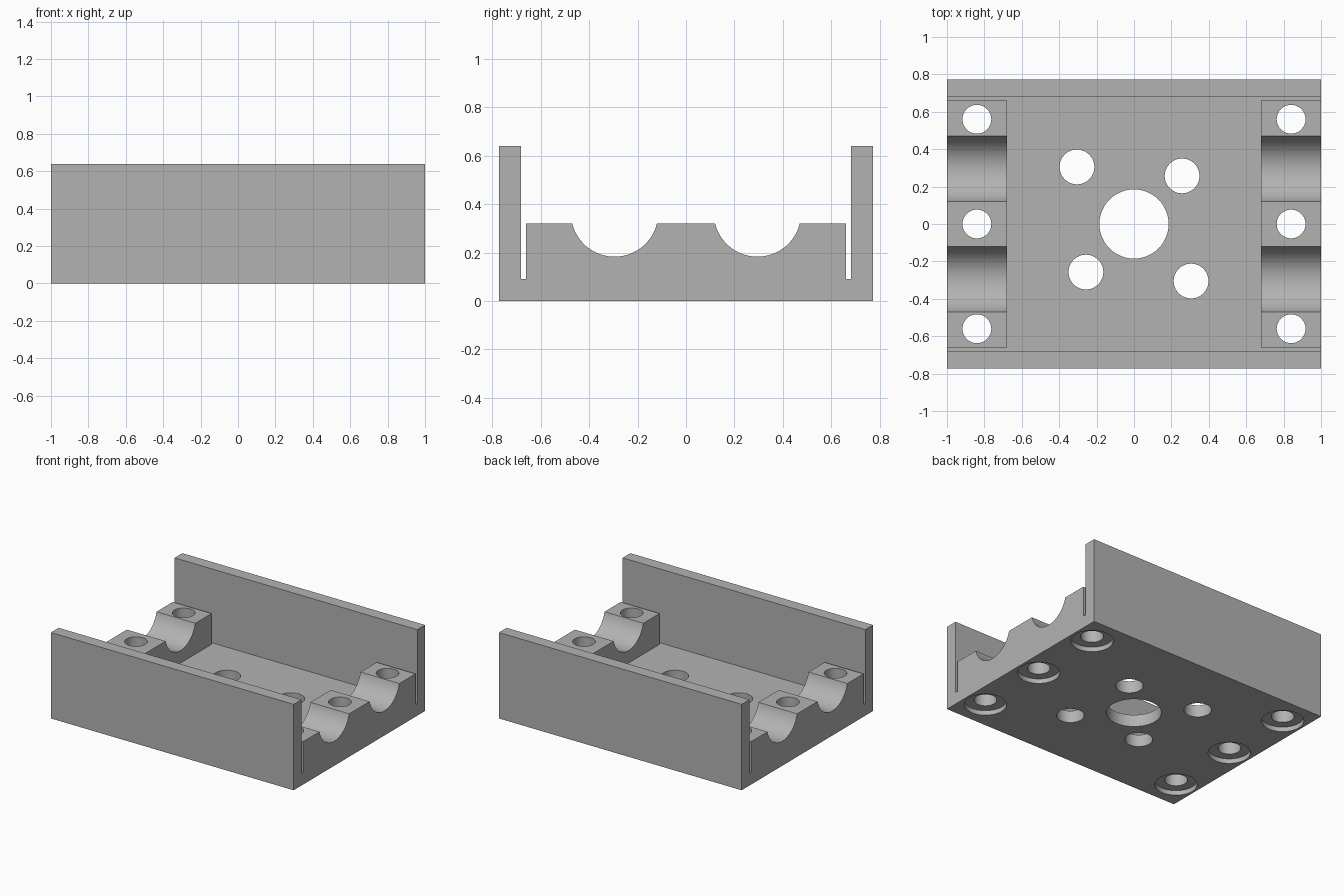
import bpy, bmesh, math
from mathutils import Matrix, Vector

cube = bpy.data.objects.get("Cube")
if cube:
    bpy.data.objects.remove(cube, do_unlink=True)

# Main dimensions
HALF_X, HALF_Y = 1.0, 0.773
WALL_IN, WALL_TOP = 0.682, 0.64
BLOCK_Y, BLOCK_TOP, BLOCK_IN = 0.66, 0.32, 0.68
FLOOR = 0.09
TROUGH_Y, TROUGH_Z, TROUGH_R = 0.295, 0.363, 0.18
BOLT_X, BOLT_Y = 0.84, 0.56

grey = bpy.data.materials.new("machined grey")
grey.use_nodes = True
grey.diffuse_color = (0.45, 0.45, 0.45, 1)
grey.node_tree.nodes["Principled BSDF"].inputs["Base Color"].default_value = grey.diffuse_color


def add_object(name, bm):
    bmesh.ops.recalc_face_normals(bm, faces=bm.faces)
    mesh = bpy.data.meshes.new(name)
    bm.to_mesh(mesh)
    bm.free()
    mesh.materials.append(grey)
    obj = bpy.data.objects.new(name, mesh)
    bpy.context.collection.objects.link(obj)
    return obj


def drills(name, points, radius, z0, z1):
    """Vertical cylinders at each point, used as one cutter."""
    bm = bmesh.new()
    for x, y in points:
        bmesh.ops.create_cone(bm, cap_ends=True, segments=48, radius1=radius, radius2=radius,
                              depth=z1 - z0, matrix=Matrix.Translation((x, y, (z0 + z1) / 2)))
    return add_object(name, bm)


def cut(target, cutter):
    cutter.hide_render = True
    bpy.context.view_layer.objects.active = target
    mod = target.modifiers.new("cut", 'BOOLEAN')
    mod.operation, mod.solver, mod.object = 'DIFFERENCE', 'EXACT', cutter
    bpy.ops.object.modifier_apply(modifier=mod.name)
    bpy.data.objects.remove(cutter, do_unlink=True)


# End profile: walls, narrow relief slots, blocks and two round troughs
half_angle = math.acos((TROUGH_Z - BLOCK_TOP) / TROUGH_R)
steps = 32
arc = []
for i in range(steps + 1):
    a = half_angle * (1 - 2 * i / steps)
    arc.append((TROUGH_Y + TROUGH_R * math.sin(a), TROUGH_Z - TROUGH_R * math.cos(a)))
right_half = [(HALF_Y, 0), (HALF_Y, WALL_TOP), (WALL_IN, WALL_TOP), (WALL_IN, FLOOR),
              (BLOCK_Y, FLOOR), (BLOCK_Y, BLOCK_TOP)] + arc
profile = right_half + [(-y, z) for y, z in reversed(right_half)]

bm = bmesh.new()
face = bm.faces.new([bm.verts.new((-HALF_X, y, z)) for y, z in profile])
swept = bmesh.ops.extrude_face_region(bm, geom=[face])["geom"]
bmesh.ops.translate(bm, vec=(2 * HALF_X, 0, 0),
                    verts=[v for v in swept if isinstance(v, bmesh.types.BMVert)])
body = add_object("mounting_bracket", bm)

# Central pocket between the end blocks
bm = bmesh.new()
bmesh.ops.create_cube(bm, size=1)
bmesh.ops.scale(bm, vec=(2 * BLOCK_IN, 2 * WALL_IN, 1), verts=bm.verts)
bmesh.ops.translate(bm, vec=(0, 0, FLOOR + 0.5), verts=bm.verts)
cut(body, add_object("pocket_cutter", bm))

# Bolt holes with counterbores underneath, then the floor holes
bolts = [(sx * BOLT_X, row * BOLT_Y) for sx in (-1, 1) for row in (-1, 0, 1)]
floor_holes = [(-0.305, 0.305), (0.257, 0.257), (-0.257, -0.257), (0.305, -0.305)]
cut(body, drills("bolt_cutter", bolts, 0.077, -0.1, 0.5))
cut(body, drills("counterbore_cutter", bolts, 0.143, -0.1, 0.035))
cut(body, drills("floor_hole_cutter", floor_holes, 0.093, -0.1, 0.2))
cut(body, drills("centre_hole_cutter", [(0, 0)], 0.185, -0.1, 0.2))

# Smooth curved walls, keep machined edges crisp
bpy.ops.object.select_all(action='DESELECT')
body.select_set(True)
bpy.context.view_layer.objects.active = body
bpy.ops.object.shade_smooth_by_angle(angle=math.radians(30))
